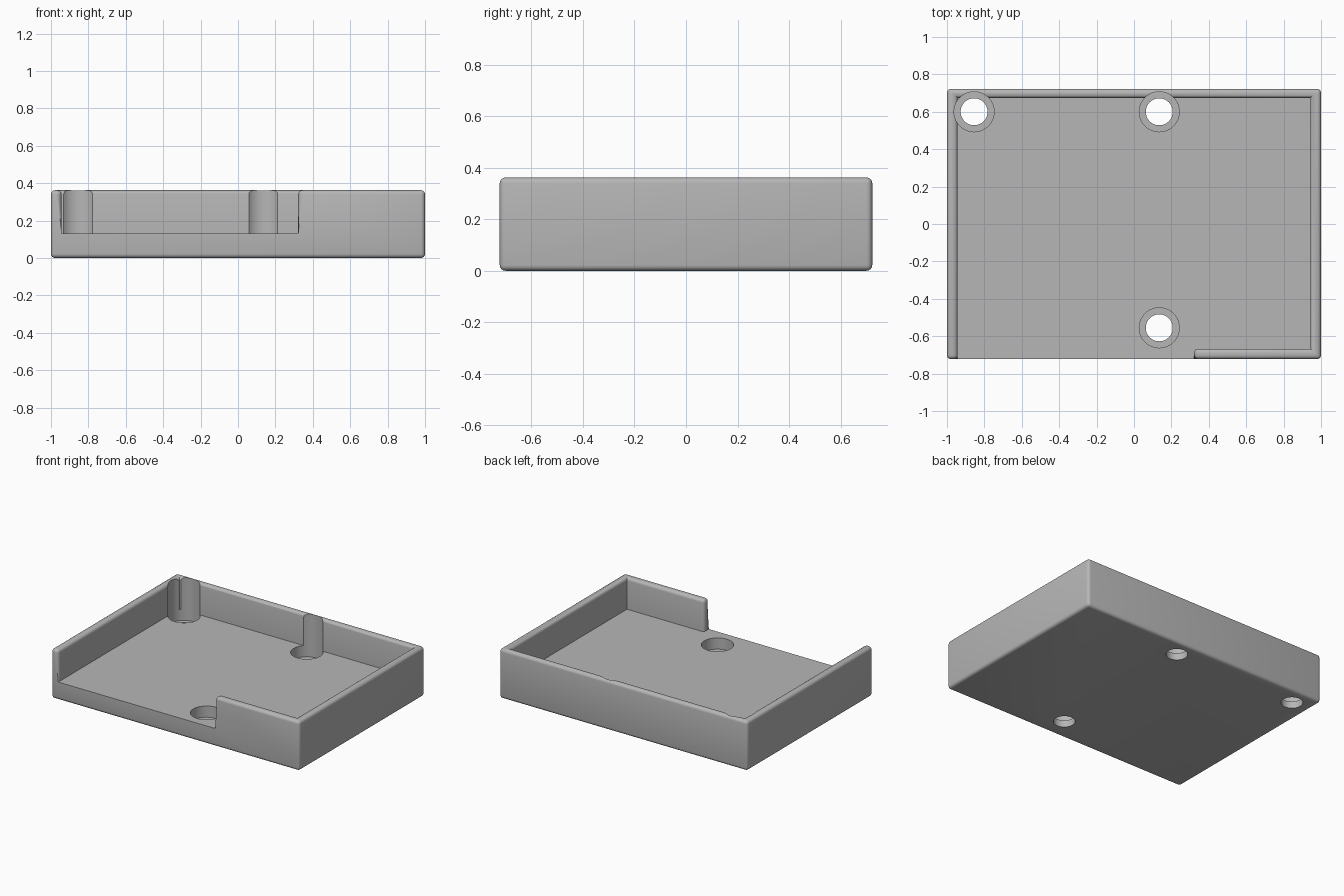
import bpy, bmesh, math

if "Cube" in bpy.data.objects:
    bpy.data.objects.remove(bpy.data.objects["Cube"], do_unlink=True)

W, D, H, FLOOR = 1.0, 0.723, 0.362, 0.132    # half width, half depth, height, floor level
IX, IB, IF, GAP = 0.943, 0.674, -0.667, 0.322  # inner wall faces and end of the front gap
LEDGE, HOLE_R, BORE_R = 0.05, 0.072, 0.107

grey = bpy.data.materials.new("light grey")
grey.use_nodes = True
colour = (0.47, 0.47, 0.47, 1)
grey.diffuse_color = colour
grey.node_tree.nodes["Principled BSDF"].inputs["Base Color"].default_value = colour

# Footprint points: a-d outer corners, e-j inner outline of the wall
plan = dict(a=(-W, -D), b=(W, -D), c=(W, D), d=(-W, D),
            e=(-IX, IB), f=(IX, IB), g=(IX, IF), h=(GAP, IF),
            i=(GAP, -D), j=(-IX, -D))
bm = bmesh.new()
base = {k: bm.verts.new((*plan[k], 0)) for k in "abcd"}
mid = {k: bm.verts.new((*plan[k], FLOOR)) for k in "efghij"}
top = {k: bm.verts.new((*p, H)) for k, p in plan.items()}

# Bottom, floor, rim and front
bm.faces.new([base[k] for k in "dcba"])
bm.faces.new([mid[k] for k in "jihgfe"])
bm.faces.new([top[k] for k in "ajefghibcd"])
bm.faces.new([base["a"], base["b"], top["b"], top["i"],
              mid["i"], mid["j"], top["j"], top["a"]])
# Outer and inner wall faces
for low, pairs in ((base, ("bc", "cd", "da")), (mid, ("je", "ef", "fg", "gh", "hi"))):
    for p, q in pairs:
        bm.faces.new([low[p], low[q], top[q], top[p]])
bmesh.ops.recalc_face_normals(bm, faces=bm.faces[:])

# Round the rim, the base, the outer corners and the wall ends
rounded = []
for e in bm.edges:
    p, q = (v.co for v in e.verts)
    vertical = abs(p.z - q.z) > 0.01
    at_end = p.y < -0.6 and abs(p.x - IX) > 0.01
    outer = abs(p.x) > W - 0.01
    if (vertical and (at_end or outer)) or (not vertical and abs(p.z - FLOOR) > 0.01):
        rounded.append(e)
bmesh.ops.bevel(bm, geom=rounded, offset=0.022, offset_type='OFFSET',
                segments=4, profile=0.5, affect='EDGES', clamp_overlap=True)
bmesh.ops.recalc_face_normals(bm, faces=bm.faces[:])
mesh = bpy.data.meshes.new("tray")
bm.to_mesh(mesh)
bm.free()
tray = bpy.data.objects.new("tray", mesh)
bpy.context.collection.objects.link(tray)
mesh.materials.append(grey)


def drill(name, x, y, radius, z0, z1):
    """Cut a vertical round hole out of the tray."""
    bpy.ops.mesh.primitive_cylinder_add(vertices=64, radius=radius, depth=z1 - z0,
                                        location=(x, y, (z0 + z1) / 2))
    cutter = bpy.context.object
    cutter.name = name
    cutter.hide_render = True
    cutter.data.materials.append(grey)
    mod = tray.modifiers.new(name, 'BOOLEAN')
    mod.operation = 'DIFFERENCE'
    mod.solver = 'EXACT'
    mod.object = cutter
    return cutter


# Screw holes with wide counterbores that also notch the walls
cutters = []
for n, (x, y) in enumerate(((-0.855, 0.6), (0.135, 0.6), (0.135, -0.555))):
    cutters.append(drill(f"counterbore_{n}", x, y, BORE_R, LEDGE, 0.6))
    cutters.append(drill(f"screw_hole_{n}", x, y, HOLE_R, -0.2, 0.2))

# Bake the cuts and drop the cutters
bpy.context.view_layer.update()
cut = bpy.data.meshes.new_from_object(
    tray.evaluated_get(bpy.context.evaluated_depsgraph_get()))
tray.modifiers.clear()
tray.data = cut
for c in cutters:
    bpy.data.objects.remove(c, do_unlink=True)

# Smooth rounded edges, keep the rest crisp
bpy.ops.object.select_all(action='DESELECT')
tray.select_set(True)
bpy.context.view_layer.objects.active = tray
bpy.ops.object.shade_smooth_by_angle(angle=math.radians(30))
